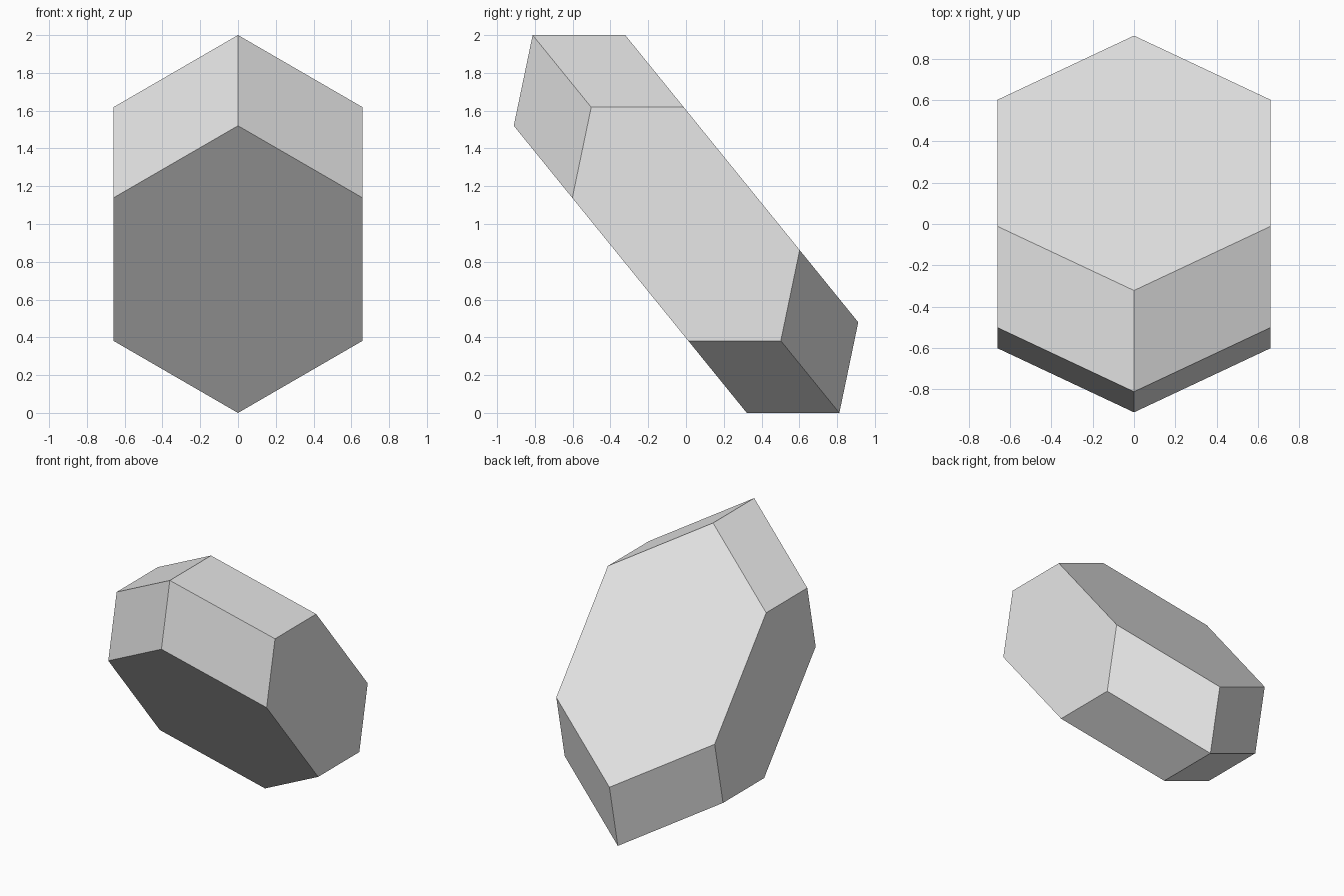
import bpy
import bmesh
from itertools import product
from mathutils import Vector

cube = bpy.data.objects.get("Cube")
if cube:
    bpy.data.objects.remove(cube, do_unlink=True)

# One plain grey
grey = bpy.data.materials.new("light grey")
grey.use_nodes = True
colour = (0.8, 0.8, 0.8, 1)
grey.diffuse_color = colour
grey.node_tree.nodes["Principled BSDF"].inputs["Base Color"].default_value = colour

# The five edge directions of the solid; every edge is parallel to one of them
depth_edge = Vector((0, 0.49, 0))
rise_edge = Vector((0, 0.10, 0.48))
right_edge = Vector((0.66, 0.31, -0.382))
left_edge = Vector((-0.66, 0.31, -0.382))
long_edge = (right_edge + left_edge) * 0.99
edges = (depth_edge, rise_edge, right_edge, left_edge, long_edge)

# Twelve-sided solid: hull of all half-edge sums, with flat faces merged
bm = bmesh.new()
for signs in product((-0.5, 0.5), repeat=len(edges)):
    point = Vector((0, 0, 1))
    for sign, edge in zip(signs, edges):
        point += sign * edge
    bm.verts.new(point)
hull = bmesh.ops.convex_hull(bm, input=bm.verts)
loose = [v for v in bm.verts if not v.link_faces]
bmesh.ops.delete(bm, geom=loose, context='VERTS')
bmesh.ops.dissolve_limit(bm, angle_limit=0.02, verts=bm.verts, edges=bm.edges)
bmesh.ops.recalc_face_normals(bm, faces=bm.faces)

mesh = bpy.data.meshes.new("elongated_dodecahedron")
bm.to_mesh(mesh)
bm.free()
mesh.materials.append(grey)
solid = bpy.data.objects.new("elongated_dodecahedron", mesh)
bpy.context.collection.objects.link(solid)
